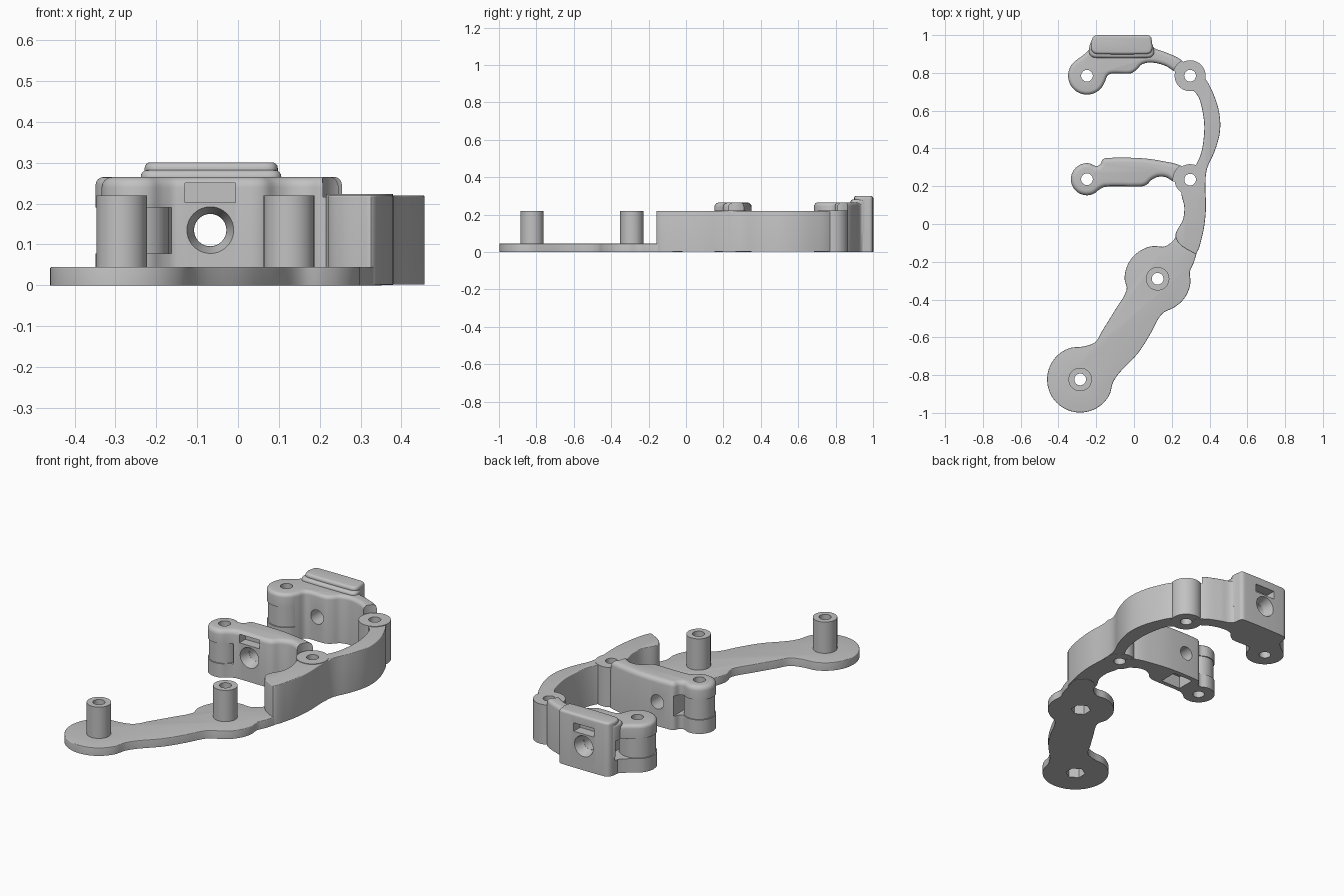
import bpy, bmesh, math
from mathutils import Vector, Matrix

if "Cube" in bpy.data.objects:
    bpy.data.objects.remove(bpy.data.objects["Cube"])

grey = bpy.data.materials.new("plain grey")
grey.diffuse_color = (0.54, 0.54, 0.54, 1)
grey.use_nodes = True
grey.node_tree.nodes["Principled BSDF"].inputs["Base Color"].default_value = grey.diffuse_color


def finish(name, bm):
    bmesh.ops.recalc_face_normals(bm, faces=bm.faces)
    me = bpy.data.meshes.new(name)
    bm.to_mesh(me)
    bm.free()
    me.materials.append(grey)
    ob = bpy.data.objects.new(name, me)
    bpy.context.collection.objects.link(ob)
    return ob


def arc(cx, cy, r, a0, a1, n):
    angles = [math.radians(a0 + (a1 - a0) * i / n) for i in range(n + 1)]
    return [(cx + r * math.cos(a), cy + r * math.sin(a)) for a in angles]


def smooth(points, steps=5):
    """Closed Hermite curve through the points."""
    p = [Vector(q) for q in points]
    n = len(p)
    t = [(p[(i + 1) % n] - p[i - 1]).normalized() for i in range(n)]
    out = []
    for i in range(n):
        a, b = p[i], p[(i + 1) % n]
        L = (b - a).length
        for k in range(steps):
            u = k / steps
            out.append(a * (2*u**3 - 3*u**2 + 1) + b * (3*u**2 - 2*u**3)
                       + t[i] * L * (u**3 - 2*u**2 + u) + t[(i + 1) % n] * L * (u**3 - u**2))
    return out


def prism(name, pts, z0, z1, r):
    """Counter-clockwise outline raised from z0 to z1 with a rounded top edge."""
    n = len(pts)
    nor = []
    for i in range(n):
        d = (pts[(i + 1) % n] - pts[i - 1]).normalized()
        nor.append(Vector((-d.y, d.x)))
    levels = [(z0, 0)]
    for k in range(5):
        a = math.pi / 2 * k / 4
        levels.append((z1 - r + r * math.sin(a), r * (1 - math.cos(a))))
    bm = bmesh.new()
    rings = [[bm.verts.new((*(p + m * ins), z)) for p, m in zip(pts, nor)] for z, ins in levels]
    for lo, hi in zip(rings, rings[1:]):
        for i in range(n):
            j = (i + 1) % n
            bm.faces.new((lo[i], lo[j], hi[j], hi[i]))
    bm.faces.new(rings[0][::-1])
    bm.faces.new(rings[-1])
    return finish(name, bm)


def cyl(x, y, z0, z1, r, n=40):
    bm = bmesh.new()
    bmesh.ops.create_cone(bm, cap_ends=True, segments=n, radius1=r, radius2=r, depth=z1 - z0,
                          matrix=Matrix.Translation((x, y, (z0 + z1) / 2)))
    return finish("tool", bm)


def cone_y(x, z, y0, y1, r0, r1):
    """Cone along y with radius r0 at y0 and r1 at y1."""
    bm = bmesh.new()
    m = Matrix.Translation((x, (y0 + y1) / 2, z)) @ Matrix.Rotation(-math.pi / 2, 4, 'X')
    bmesh.ops.create_cone(bm, cap_ends=True, segments=40, radius1=r0, radius2=r1, depth=y1 - y0, matrix=m)
    return finish("tool", bm)


def box(x0, x1, y0, y1, z0, z1):
    bm = bmesh.new()
    m = Matrix.Translation(((x0+x1)/2, (y0+y1)/2, (z0+z1)/2)) @ Matrix.Diagonal((x1-x0, y1-y0, z1-z0, 1))
    bmesh.ops.create_cube(bm, size=1, matrix=m)
    return finish("tool", bm)


def combine(ob, op, tools):
    for tool in tools:
        mod = ob.modifiers.new("b", 'BOOLEAN')
        mod.operation, mod.object, mod.solver = op, tool, 'EXACT'
        bpy.context.view_layer.objects.active = ob
        bpy.ops.object.modifier_apply(modifier=mod.name)
        bpy.data.objects.remove(tool)


HOLE = 0.031
P1, P2 = (-0.285, -0.823), (0.125, -0.29)      # posts
B1, B2 = (0.297, 0.235), (0.297, 0.785)        # arm bosses
K1, K2 = (-0.249, 0.237), (-0.249, 0.785)      # bracket knuckles

# Base plate with two posts, through holes and hex nut pockets
plate = prism("base_plate", smooth(
    arc(*P1, 0.175, 85, 355, 12)
    + [(-0.075, -0.785), (0.02, -0.685), (0.085, -0.585), (0.13, -0.5), (0.16, -0.467)]
    + arc(*P2, 0.175, -62, 12, 4)
    + [(0.318, -0.2), (0.335, -0.14), (0.35, -0.06), (0.30, -0.02), (0.235, -0.04), (0.21, -0.085)]
    + arc(*P2, 0.175, 78, 200, 6)
    + [(-0.1, -0.455), (-0.165, -0.56), (-0.205, -0.625)]), 0, 0.045, 0.004)
combine(plate, 'UNION', [cyl(*p, 0.02, 0.22, 0.062) for p in (P1, P2)])
combine(plate, 'DIFFERENCE', [cyl(*p, -0.1, 0.4, HOLE) for p in (P1, P2)])
combine(plate, 'DIFFERENCE', [cyl(*p, -0.1, 0.06, 0.052, 6) for p in (P1, P2)])

# Curved arm carrying two bosses
arm = prism("curved_arm", smooth([
    (0.33, -0.155), (0.36, -0.07), (0.376, 0.02), (0.381, 0.10), (0.378, 0.2), (0.386, 0.29),
    (0.425, 0.38), (0.45, 0.46), (0.457, 0.53), (0.447, 0.61), (0.42, 0.69), (0.384, 0.76),
    (0.34, 0.80), (0.29, 0.78), (0.30, 0.725), (0.34, 0.675), (0.362, 0.6), (0.372, 0.52),
    (0.366, 0.43), (0.35, 0.36), (0.32, 0.30), (0.27, 0.25), (0.25, 0.17), (0.266, 0.09),
    (0.258, 0.02), (0.22, -0.055), (0.24, -0.105), (0.305, -0.148)]), 0.002, 0.22, 0.004)
combine(arm, 'UNION', [cyl(*b, 0.001, 0.223, 0.082) for b in (B1, B2)])
combine(arm, 'DIFFERENCE', [cyl(*b, -0.1, 0.4, HOLE) for b in (B1, B2)])

# Middle bracket
middle = prism("middle_bracket", smooth(
    arc(*K1, 0.085, 55, 320, 10)
    + [(-0.15, 0.197), (0.03, 0.198), (0.065, 0.207), (0.095, 0.235), (0.13, 0.25), (0.17, 0.247),
       (0.21, 0.225), (0.27, 0.22), (0.285, 0.27), (0.25, 0.308), (0.14, 0.335), (0.03, 0.349),
       (-0.14, 0.35), (-0.165, 0.342), (-0.18, 0.315)]), 0, 0.265, 0.025)

# Rear bracket with a raised ridge along its back
rear = prism("rear_bracket", smooth(
    arc(*K2, 0.1, 150, 340, 8)
    + [(-0.138, 0.788), (-0.11, 0.797), (-0.02, 0.797), (0.012, 0.815), (0.042, 0.845), (0.09, 0.855),
       (0.165, 0.838), (0.22, 0.805), (0.26, 0.795), (0.28, 0.825), (0.245, 0.872), (0.165, 0.91),
       (0.11, 0.93), (0.08, 0.965), (0.04, 0.985), (-0.165, 0.985), (-0.205, 0.965),
       (-0.235, 0.925), (-0.27, 0.893), (-0.315, 0.86)]), 0, 0.265, 0.02)
ridge = prism("tool", smooth([
    (0.094, 0.97), (0.088, 0.992), (0.065, 1.0), (-0.19, 1.0), (-0.214, 0.992), (-0.225, 0.97),
    (-0.228, 0.93), (-0.216, 0.908), (-0.19, 0.9), (0.065, 0.9), (0.088, 0.908), (0.097, 0.93)]),
    0.0, 0.301, 0.014)
ramp = prism("tool", smooth([
    (0.094, 0.96), (0.08, 0.98), (0.06, 0.988), (-0.19, 0.988), (-0.21, 0.98), (-0.23, 0.96),
    (-0.238, 0.91), (-0.226, 0.888), (-0.2, 0.88), (0.07, 0.88), (0.096, 0.888), (0.106, 0.91)]),
    0.1, 0.282, 0.016)
combine(rear, 'UNION', [ridge, ramp])

# Hinge gaps, knuckles, boss clearances and sensor bores in both brackets
for ob, k, r, b, y0, y1, gap_y, face, inner in (
        (middle, K1, 0.079, B1, 0.10, 0.45, 0.45, 0.198, 0.25),
        (rear, K2, 0.094, B2, 0.60, 1.1, 0.955, 1.0, 0.945)):
    s = 1 if inner > face else -1
    mouth, deep = (face - s * 0.02, 0.0635), (face + s * 0.055, 0.04)
    (ya, ra), (yb, rb) = sorted((mouth, deep))
    sa, sb = sorted((face - s * 0.1, inner))
    combine(ob, 'DIFFERENCE', [
        box(-0.4, -0.163, y0, gap_y, 0.078, 0.19),
        cyl(*b, 0.216, 0.4, 0.09),
        cyl(*b, -0.1, 0.4, HOLE),
        cone_y(-0.068, 0.135, y0, y1, 0.0395, 0.0395),
        cone_y(-0.068, 0.135, ya, yb, ra, rb),
        box(-0.13, -0.006, sa, sb, 0.203, 0.25)])
    combine(ob, 'UNION', [cyl(*k, 0.07, 0.2, r)])
    combine(ob, 'DIFFERENCE', [cyl(*k, -0.1, 0.4, HOLE)])

# Pocket under the middle bracket
combine(middle, 'DIFFERENCE', [box(-0.13, -0.006, 0.222, 0.325, -0.1, 0.07)])

for ob in (plate, arm, middle, rear):
    bpy.ops.object.select_all(action='DESELECT')
    ob.select_set(True)
    bpy.context.view_layer.objects.active = ob
    bpy.ops.object.shade_smooth_by_angle(angle=math.radians(32))
